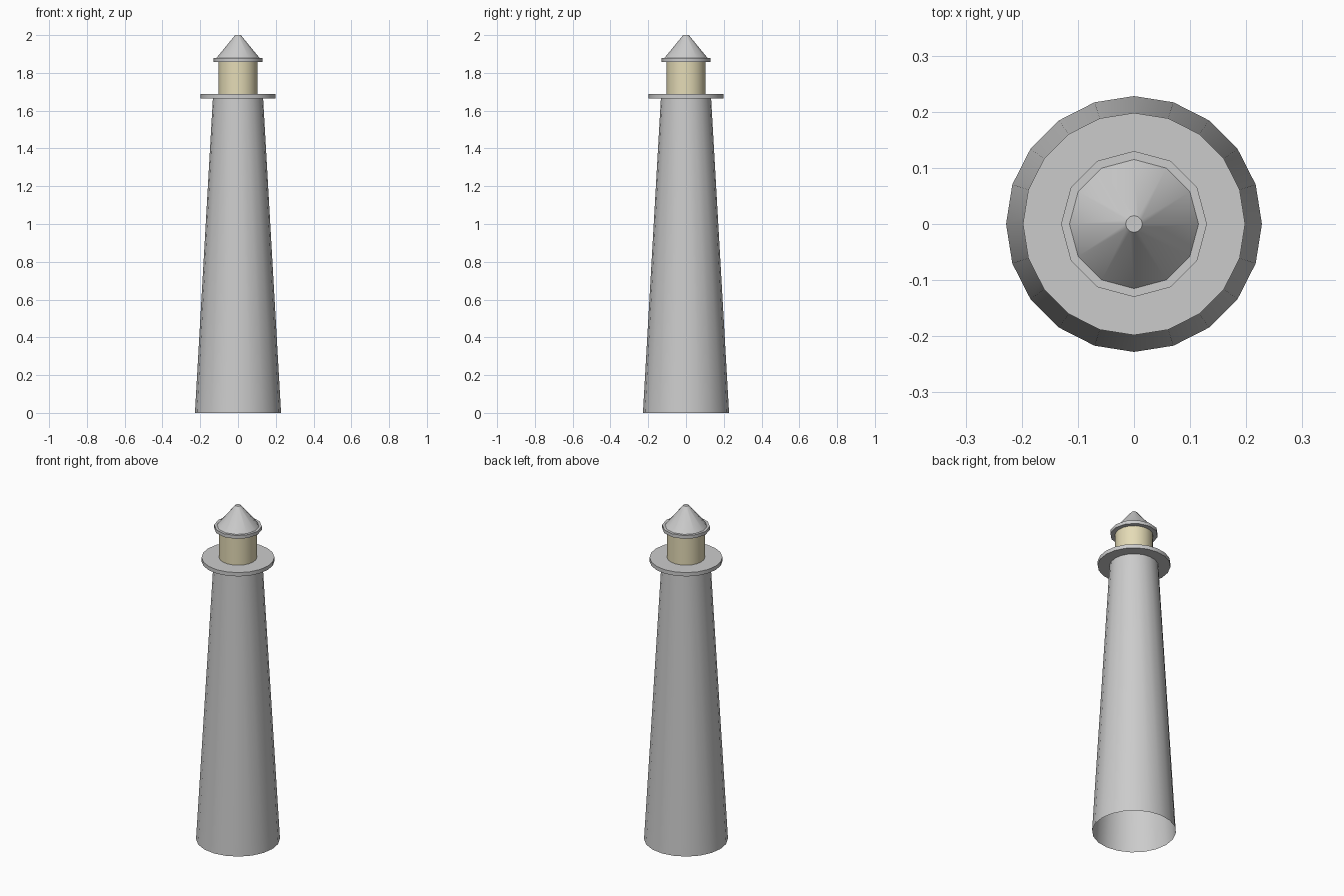
import bpy
import math

cube = bpy.data.objects.get("Cube")
if cube:
    bpy.data.objects.remove(cube, do_unlink=True)


def make_material(name, color):
    mat = bpy.data.materials.new(name)
    mat.use_nodes = True
    mat.diffuse_color = color
    mat.node_tree.nodes["Principled BSDF"].inputs["Base Color"].default_value = color
    return mat


def add_section(name, sides, z_low, z_high, r_low, r_high, mat, fill='NGON'):
    """Add one upright round section between two heights."""
    bpy.ops.mesh.primitive_cone_add(
        vertices=sides, radius1=r_low, radius2=r_high, depth=z_high - z_low,
        end_fill_type=fill, location=(0, 0, (z_low + z_high) / 2))
    obj = bpy.context.object
    obj.name = name
    obj.data.materials.append(mat)
    bpy.ops.object.shade_smooth_by_angle(angle=math.radians(35))
    return obj


stone = make_material("light grey", (0.6, 0.6, 0.6, 1))
glass = make_material("pale yellow", (0.78, 0.71, 0.47, 1))

# Hollow tapering tower, open at the foot
add_section("tower", 20, 0, 1.665, 0.228, 0.133, stone, 'NOTHING')

# Walkway disc and lamp room
add_section("gallery", 20, 1.665, 1.688, 0.198, 0.198, stone)
add_section("lamp_room", 20, 1.688, 1.858, 0.103, 0.103, glass)

# Twelve-sided roof with a thin eave and a small flat tip
add_section("roof_eave", 12, 1.858, 1.878, 0.13, 0.13, stone)
add_section("roof", 12, 1.878, 2, 0.115, 0.015, stone)
